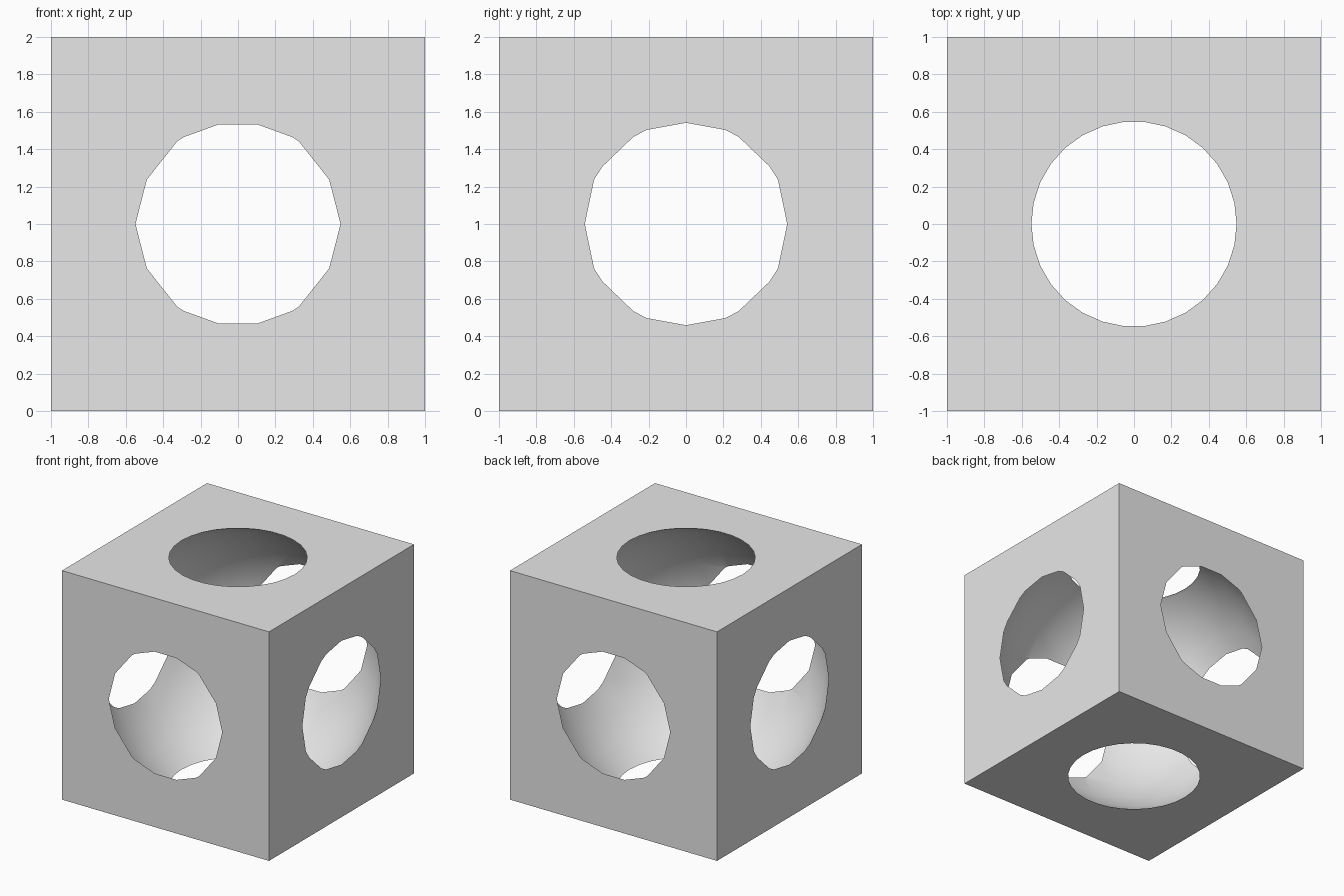
import bpy
import bmesh
from math import cos, sin, radians, tau

# Remove the default object
default = bpy.data.objects.get("Cube")
if default:
    bpy.data.objects.remove(default, do_unlink=True)

RADIUS = 8 / 7      # ball that hollows the block
SEGMENTS = 30
STEP = 12           # degrees between rings, with one ring on the equator

# Single grey material
grey = bpy.data.materials.new("light grey")
grey.use_nodes = True
colour = (0.8, 0.8, 0.8, 1)
grey.diffuse_color = colour
grey.node_tree.nodes["Principled BSDF"].inputs["Base Color"].default_value = colour


def add_object(name, bm):
    bmesh.ops.recalc_face_normals(bm, faces=bm.faces)
    mesh = bpy.data.meshes.new(name)
    bm.to_mesh(mesh)
    bm.free()
    mesh.materials.append(grey)
    obj = bpy.data.objects.new(name, mesh)
    bpy.context.collection.objects.link(obj)
    obj.location.z = 1
    return obj


# Block
bm = bmesh.new()
bmesh.ops.create_cube(bm, size=2)
block = add_object("hollow_block", bm)

# Ball cutter: ring profile turned about z, with flat caps at the poles
bm = bmesh.new()
verts = [bm.verts.new((RADIUS * cos(radians(a)), 0, RADIUS * sin(radians(a))))
         for a in range(-84, 85, STEP)]
edges = [bm.edges.new(pair) for pair in zip(verts, verts[1:])]
bmesh.ops.spin(bm, geom=verts + edges, axis=(0, 0, 1), cent=(0, 0, 0),
               angle=tau, steps=SEGMENTS)
bmesh.ops.remove_doubles(bm, verts=bm.verts, dist=0.0001)
bmesh.ops.holes_fill(bm, edges=[e for e in bm.edges if e.is_boundary], sides=0)
ball = add_object("ball_cutter", bm)
ball.hide_render = True

# Hollow out the block, opening a round window in every side
cut = block.modifiers.new("hollow", 'BOOLEAN')
cut.operation = 'DIFFERENCE'
cut.solver = 'EXACT'
cut.object = ball
bpy.ops.object.select_all(action='DESELECT')
bpy.context.view_layer.objects.active = block
block.select_set(True)
bpy.ops.object.modifier_apply(modifier=cut.name)
bpy.data.objects.remove(ball, do_unlink=True)

# Smooth hollow, crisp rims and corners
bpy.ops.object.shade_smooth_by_angle(angle=radians(30))
